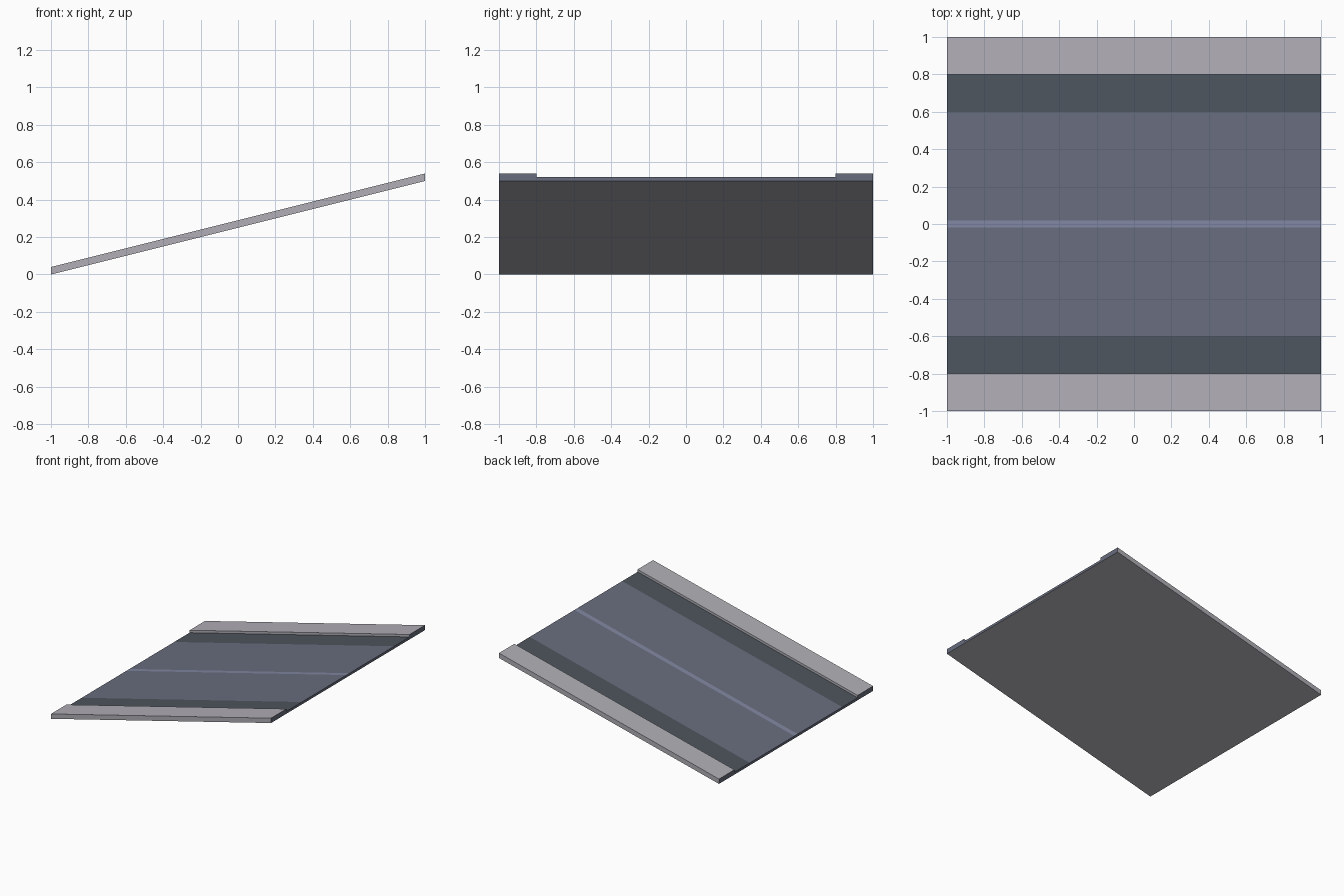
import bpy, bmesh

if "Cube" in bpy.data.objects:
    bpy.data.objects.remove(bpy.data.objects["Cube"])

RISE = 0.5  # height gained from x = -1 to x = 1


def material(name, rgb):
    m = bpy.data.materials.new(name)
    m.diffuse_color = (*rgb, 1)
    m.use_nodes = True
    m.node_tree.nodes["Principled BSDF"].inputs["Base Color"].default_value = m.diffuse_color
    return m


pavement = material("pavement", (0.44, 0.43, 0.47))
gutter = material("gutter", (0.075, 0.09, 0.11))
asphalt = material("asphalt", (0.14, 0.155, 0.21))
stripe = material("centre_stripe", (0.22, 0.24, 0.36))
mats = [pavement, gutter, asphalt, stripe]
PAVE, GUT, ROAD, LINE = range(4)

# Half cross-section: (y, height, colour of the edge leading to the next point)
half = [(0.02, 0.02, ROAD), (0.6, 0.02, GUT), (0.8, 0.02, PAVE),
        (0.8, 0.04, PAVE), (1.0, 0.04, PAVE), (1.0, 0.0, PAVE)]

# Mirror into a closed loop: right half, underside, left half, stripe
left = [(-y, h) for y, h, _ in reversed(half)]
profile = [(y, h) for y, h, _ in half] + left
edge_cols = [c for _, _, c in half]
edge_cols += [c for _, _, c in reversed(half[:-1])] + [LINE]

# Sloping road slab: sweep the profile between the low and high ends
bm = bmesh.new()
low = [bm.verts.new((-1, y, h)) for y, h in profile]
high = [bm.verts.new((1, y, h + RISE)) for y, h in profile]
n = len(profile)
for i, col in enumerate(edge_cols):
    j = (i + 1) % n
    bm.faces.new((low[i], low[j], high[j], high[i])).material_index = col

# End caps
for ring in (low, high):
    bm.faces.new(ring).material_index = ROAD
bmesh.ops.recalc_face_normals(bm, faces=bm.faces)

mesh = bpy.data.meshes.new("road_ramp")
bm.to_mesh(mesh)
bm.free()
for m in mats:
    mesh.materials.append(m)
obj = bpy.data.objects.new("road_ramp", mesh)
bpy.context.collection.objects.link(obj)
